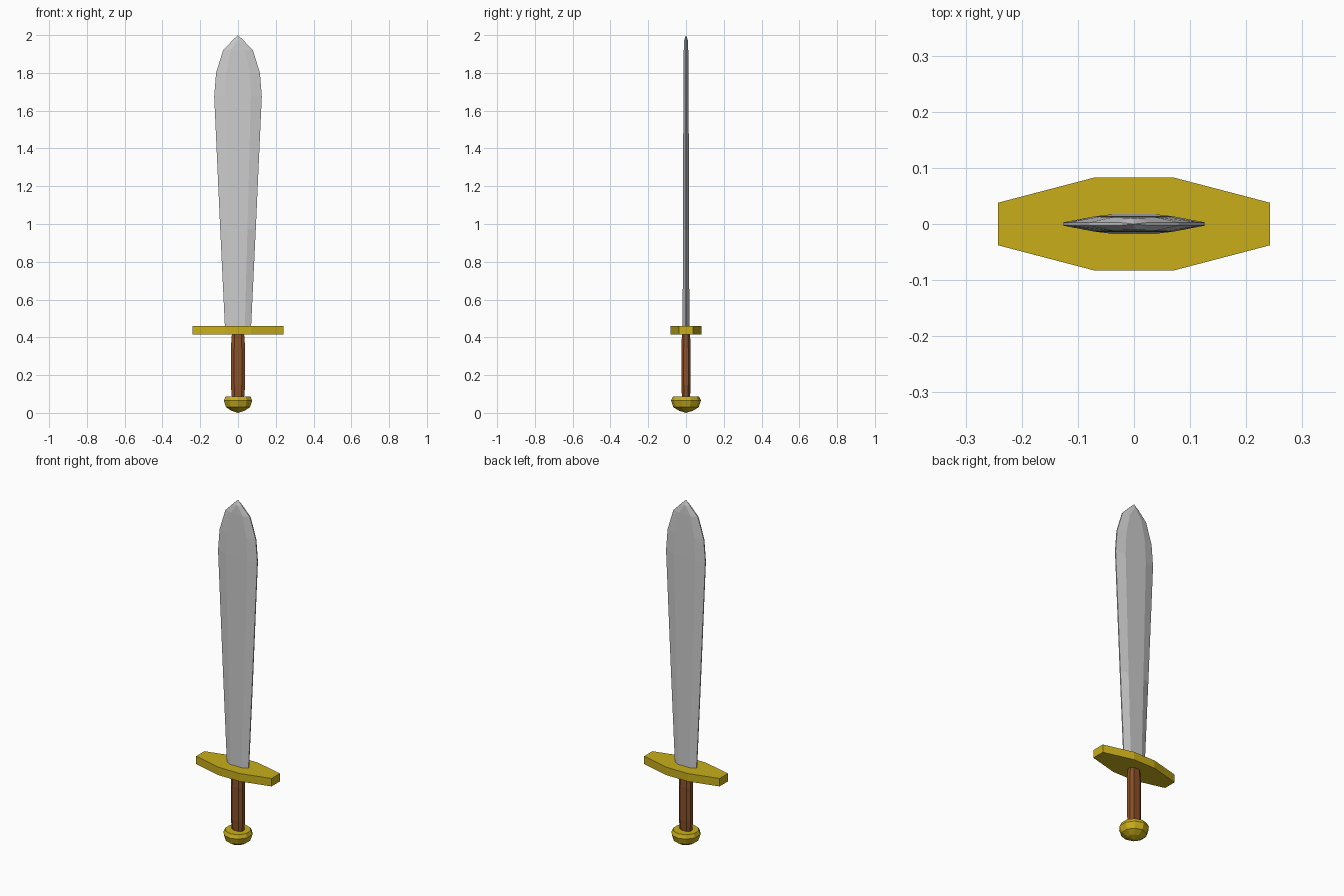
import bpy, bmesh
from math import sin, cos, pi

if "Cube" in bpy.data.objects:
    bpy.data.objects.remove(bpy.data.objects["Cube"])


def material(name, color):
    m = bpy.data.materials.new(name)
    m.diffuse_color = color
    m.use_nodes = True
    m.node_tree.nodes["Principled BSDF"].inputs["Base Color"].default_value = m.diffuse_color
    return m


def loft(name, rings, mat=None):
    """Join equal-sized rings of points; a one-point ring closes to a tip."""
    bm = bmesh.new()
    loops = [[bm.verts.new(p) for p in ring] for ring in rings]
    for a, b in zip(loops, loops[1:]):
        n = max(len(a), len(b))
        for i in range(n):
            j = (i + 1) % n
            if len(a) == 1:
                bm.faces.new((a[0], b[j], b[i]))
            elif len(b) == 1:
                bm.faces.new((a[i], a[j], b[0]))
            else:
                bm.faces.new((a[i], a[j], b[j], b[i]))
    for end in (loops[0], loops[-1]):
        if len(end) > 2:
            bm.faces.new(end)
    bmesh.ops.recalc_face_normals(bm, faces=bm.faces)
    mesh = bpy.data.meshes.new(name)
    bm.to_mesh(mesh)
    bm.free()
    obj = bpy.data.objects.new(name, mesh)
    bpy.context.collection.objects.link(obj)
    if mat:
        mesh.materials.append(mat)
    return obj


def octagon(ax, ay, bx, by, z):
    """Octagon symmetric in x and y with corners (ax, ay) and (bx, by)."""
    return [(ax, -ay, z), (ax, ay, z), (bx, by, z), (-bx, by, z),
            (-ax, ay, z), (-ax, -ay, z), (-bx, -by, z), (bx, -by, z)]


gold = material("gold", (0.58, 0.42, 0.01, 1))
leather = material("leather", (0.26, 0.08, 0.02, 1))

# Blade: height, edge half width, flat half width, half thickness
blade = [(0.45, 0.069, 0.036, 0.018), (0.97, 0.094, 0.05, 0.016),
         (1.675, 0.126, 0.068, 0.014), (1.80, 0.116, 0.062, 0.013),
         (1.92, 0.079, 0.038, 0.012), (1.972, 0.029, 0.003, 0.01)]
loft("blade", [octagon(w, 0.003, f, t, z) for z, w, f, t in blade] + [[(0, 0, 2)]])

# Cross guard
loft("guard", [octagon(0.242, 0.038, 0.07, 0.083, z) for z in (0.415, 0.461)], gold)

# Grip, slightly swollen in the middle
grip = [(0.08, 0.85), (0.15, 1.0), (0.34, 1.0), (0.42, 0.85)]
loft("grip", [octagon(0.038 * s, 0.012 * s, 0.02 * s, 0.025 * s, z) for z, s in grip], leather)

# Pommel: ten-sided knob
pommel = [(0.011, 0.036), (0.03, 0.067), (0.066, 0.079), (0.087, 0.069)]
rings = [[(r * sin(i * pi / 5), r * cos(i * pi / 5), z) for i in range(10)] for z, r in pommel]
loft("pommel", [[(0, 0, 0)]] + rings, gold)
